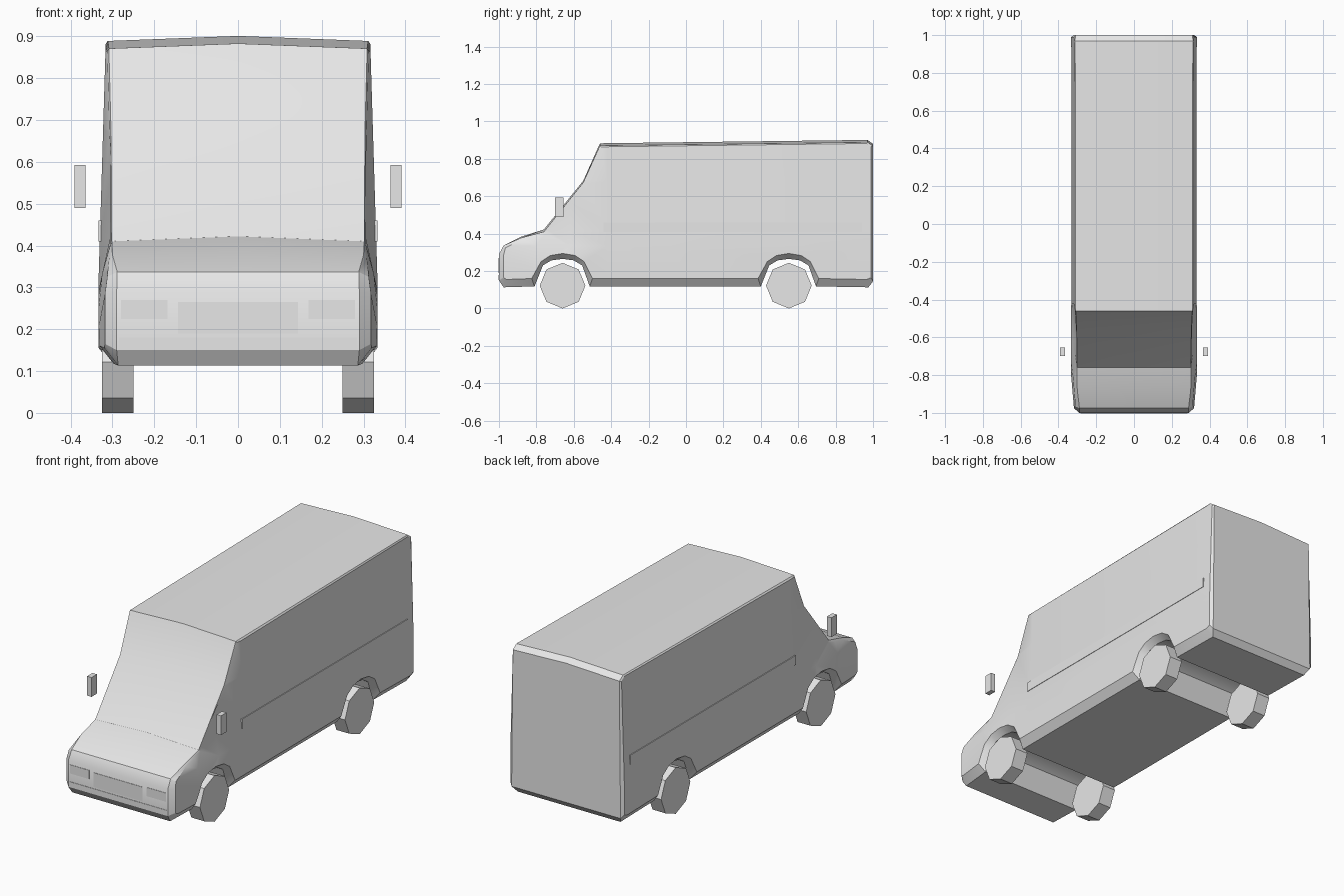
import bpy
import bmesh
import math
from mathutils import Matrix, Vector

default_cube = bpy.data.objects.get("Cube")
if default_cube:
    bpy.data.objects.remove(default_cube, do_unlink=True)

GREY = (0.8, 0.8, 0.8, 1)
paint = bpy.data.materials.new("plain_grey")
paint.use_nodes = True
paint.diffuse_color = GREY
for node in paint.node_tree.nodes:
    if node.type == 'BSDF_PRINCIPLED':
        node.inputs["Base Color"].default_value = GREY


def finish(name, bm, smooth=False):
    """Turn a bmesh into a named, painted object."""
    bmesh.ops.recalc_face_normals(bm, faces=bm.faces)
    mesh = bpy.data.meshes.new(name)
    bm.to_mesh(mesh)
    bm.free()
    mesh.materials.append(paint)
    obj = bpy.data.objects.new(name, mesh)
    bpy.context.collection.objects.link(obj)
    if smooth:
        bpy.ops.object.select_all(action='DESELECT')
        obj.select_set(True)
        bpy.context.view_layer.objects.active = obj
        bpy.ops.object.shade_smooth_by_angle(angle=math.radians(30))
    return obj


def box(name, low, high):
    """Axis-aligned box between two corners."""
    low, high = Vector(low), Vector(high)
    bm = bmesh.new()
    bmesh.ops.create_cube(bm, size=1)
    bmesh.ops.scale(bm, vec=high - low, verts=bm.verts)
    bmesh.ops.translate(bm, vec=(low + high) / 2, verts=bm.verts)
    return finish(name, bm)


def box_pair(name, low, high):
    """The same box on the left and, mirrored, on the right."""
    box("left_" + name, low, high)
    box("right_" + name, (-high[0], low[1], low[2]), (-low[0], high[1], high[2]))


def clamp(t):
    return max(0.0, min(1.0, t))


def half_width(y, z):
    """Body half width: leans in upward, pinches at the screen and the nose."""
    lean = 0.017 * clamp((z - 0.33) / 0.56)
    pinch = 0.025 * clamp((-0.42 - y) / 0.2) * clamp((z - 0.3) / 0.1)
    nose = 0.015 * clamp((-0.8 - y) / 0.175)
    return 0.333 - lean - pinch - nose


# Wheel arch: offset along the body, opening height, side panel edge height
ARCH = [(-0.15, 0.118, 0.16), (-0.105, 0.23, 0.25), (-0.06, 0.257, 0.283),
        (0, 0.265, 0.294),
        (0.06, 0.257, 0.283), (0.105, 0.23, 0.25), (0.145, 0.118, 0.16)]
AXLES = {"front": -0.66, "rear": 0.55}


def arch(centre):
    return [(centre + d, z, centre + d * 1.1, iz, 0.033, 0) for d, z, iz in ARCH]


# Side outline: edge y, z; side panel y, z; chamfer width; crown at the middle
nose_rows = [(-0.46, 0.871, -0.453, 0.864, 0.004, 0.012),
             (-0.55, 0.672, -0.542, 0.668, 0.004, 0.01),
             (-0.76, 0.41, -0.752, 0.402, 0.004, 0.012),
             (-0.88, 0.378, -0.876, 0.368, 0.008, 0.006),
             (-0.975, 0.337, -0.965, 0.325, 0.024, 0),
             (-1, 0.29, -0.975, 0.285, 0.028, 0),
             (-1, 0.15, -0.975, 0.165, 0.028, 0),
             (-0.975, 0.113, -0.96, 0.155, 0.033, 0)]
tail_rows = [(0.975, 0.113, 0.965, 0.155, 0.033, 0),
             (1, 0.145, 0.99, 0.165, 0.015, 0),
             (1, 0.868, 0.99, 0.865, 0.006, 0.012),
             (0.97, 0.889, 0.965, 0.882, 0.005, 0.012)]
outline = nose_rows + arch(AXLES["front"]) + arch(AXLES["rear"]) + tail_rows

# Body shell: strips run across the outline, one flat panel closes each side
PANEL_X = 0.5
bm = bmesh.new()
rows = []
for y, z, iy, iz, chamfer, crown in outline:
    edge = half_width(iy, iz) - chamfer
    points = [(-PANEL_X, iy, iz), (-edge, y, z), (0, y, z + crown),
              (edge, y, z), (PANEL_X, iy, iz)]
    rows.append([bm.verts.new(p) for p in points])
for a, b in zip(rows, rows[1:] + rows[:1]):
    for i in range(4):
        bm.faces.new((a[i], a[i + 1], b[i + 1], b[i]))
for end in (0, -1):
    bm.faces.new([row[end] for row in rows])


def panel_faces():
    return [f for f in bm.faces
            if all(abs(abs(v.co.x) - PANEL_X) < 0.001 for v in f.verts)]


# Cut the side panels where their slope changes, then bend them to shape
cuts = [((0, 0, z), (0, 0, 1)) for z in (0.335, 0.42, 0.68)]
cuts += [((0, y, 0), (0, 1, 0)) for y in (-0.8, -0.62, -0.42)]
for point, normal in cuts:
    faces = panel_faces()
    geom = set(faces)
    for f in faces:
        geom.update(f.edges)
        geom.update(f.verts)
    bmesh.ops.bisect_plane(bm, geom=list(geom), dist=0.0001,
                           plane_co=point, plane_no=normal)
bmesh.ops.triangulate(bm, faces=panel_faces())
for v in bm.verts:
    if abs(abs(v.co.x) - PANEL_X) < 0.001:
        v.co.x = math.copysign(half_width(v.co.y, v.co.z), v.co.x)
finish("van_body", bm, smooth=True)

# Eight-sided wheels, each resting on a corner
RADIUS = 0.122
for axle, y in AXLES.items():
    for side, sign in (("left", 1), ("right", -1)):
        bm = bmesh.new()
        bmesh.ops.create_cone(bm, cap_ends=True, segments=8, radius1=RADIUS,
                              radius2=RADIUS, depth=0.075)
        bmesh.ops.rotate(bm, verts=bm.verts,
                         matrix=Matrix.Rotation(math.pi / 2, 3, 'Y'))
        bmesh.ops.translate(bm, verts=bm.verts, vec=(sign * 0.2875, y, RADIUS))
        finish(f"{axle}_{side}_wheel", bm)

# Door mirrors and side mouldings
box_pair("mirror", (0.365, -0.7, 0.49), (0.391, -0.655, 0.592))
box_pair("side_moulding", (0.325, -0.44, 0.41), (0.333, 0.94, 0.46))

# Thin plates on the nose
box_pair("headlight", (0.168, -1.002, 0.224), (0.28, -0.997, 0.27))
box("grille", (-0.143, -1.002, 0.19), (0.143, -0.997, 0.265))
box("bumper_plate", (-0.284, -1.002, 0.152), (0.284, -0.997, 0.18))
